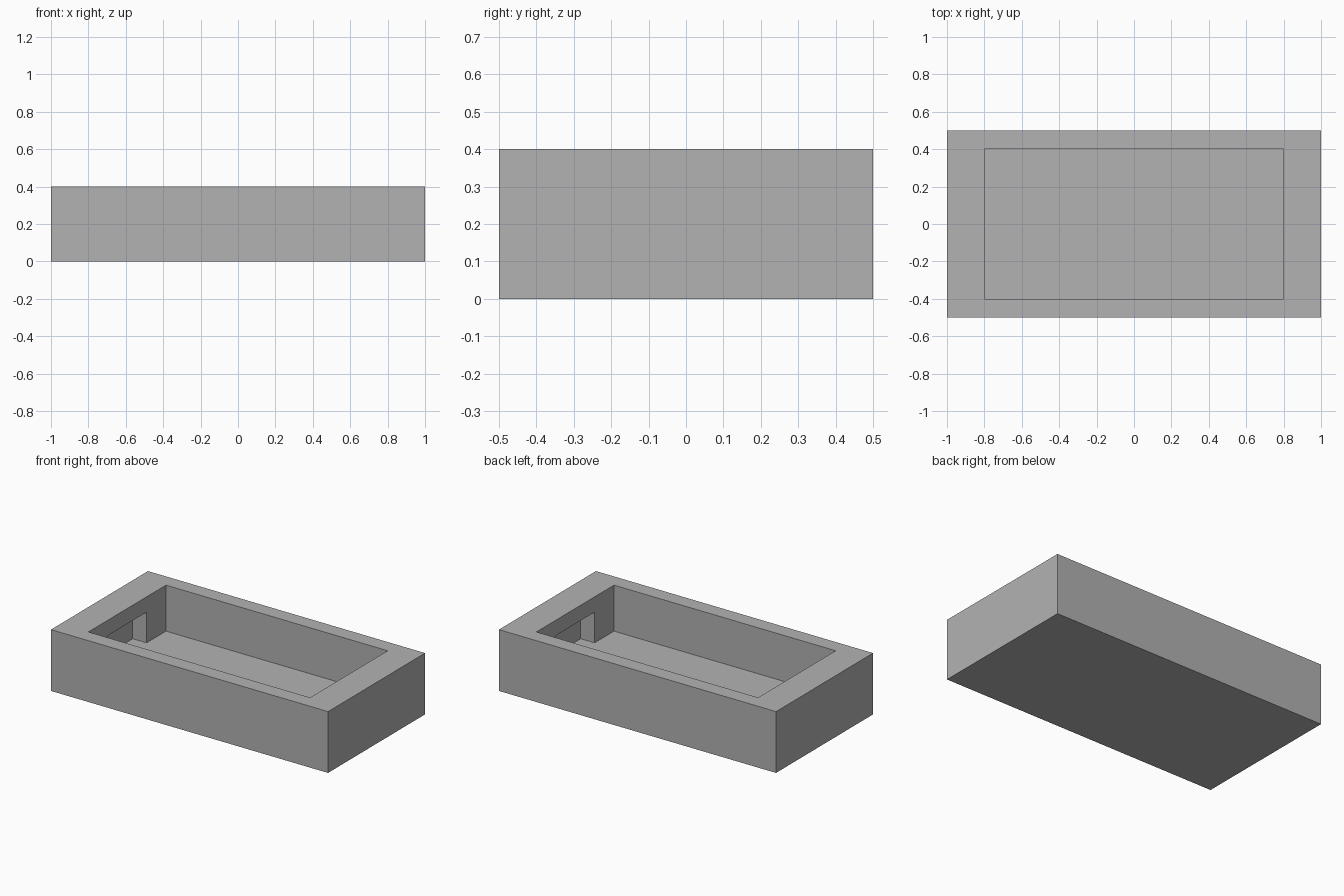
import bpy
import bmesh
from math import copysign
from mathutils import Matrix

cube = bpy.data.objects.get("Cube")
if cube:
    bpy.data.objects.remove(cube, do_unlink=True)

# Overall sizes
HALF_X, HALF_Y, HEIGHT = 1.0, 0.5, 0.4
INNER_X, INNER_Y, FLOOR = 0.8, 0.4, 0.1
NICHE_X, NICHE_Y, NICHE_TOP = 0.9, 0.2, 0.3

# Single grey material
grey = bpy.data.materials.new("plain_grey")
grey.use_nodes = True
colour = (0.448, 0.448, 0.448, 1.0)
grey.diffuse_color = colour
grey.node_tree.nodes["Principled BSDF"].inputs["Base Color"].default_value = colour

bm = bmesh.new()


def pick(test):
    """Return the first face whose centre passes the test."""
    bm.faces.ensure_lookup_table()
    bm.normal_update()
    return next(f for f in bm.faces if test(f.calc_center_median(), f.normal))


def inset(face):
    bmesh.ops.inset_individual(bm, faces=[face], thickness=0.02)
    return face


def split(face, point, normal):
    geom = [face] + list(face.edges) + list(face.verts)
    bmesh.ops.bisect_plane(bm, geom=geom, plane_co=point, plane_no=normal)


# Outer block
size = Matrix.Diagonal((2 * HALF_X, 2 * HALF_Y, HEIGHT, 1))
bmesh.ops.create_cube(bm, size=1, matrix=Matrix.Translation((0, 0, HEIGHT / 2)) @ size)

# Rim, then the basin sunk inside it
basin = inset(pick(lambda c, n: n.z > 0.9))
for v in basin.verts:
    v.co.x, v.co.y = copysign(INNER_X, v.co.x), copysign(INNER_Y, v.co.y)
basin = inset(basin)
for v in basin.verts:
    v.co = (copysign(INNER_X, v.co.x), copysign(INNER_Y, v.co.y), FLOOR)

# A niche in each inner end wall, level with the basin floor
for side in (-1, 1):
    def on_wall(c, n):
        return abs(c.x - side * INNER_X) < 0.01 and abs(n.x) > 0.9

    for y in (-NICHE_Y, NICHE_Y):
        wall = pick(lambda c, n: on_wall(c, n) and abs(c.y) < 0.15)
        split(wall, (0, y, 0), (0, 1, 0))
    wall = pick(lambda c, n: on_wall(c, n) and abs(c.y) < 0.05)
    split(wall, (0, 0, NICHE_TOP), (0, 0, 1))
    niche = inset(pick(lambda c, n: on_wall(c, n) and abs(c.y) < 0.05 and c.z < 0.25))
    middle = (FLOOR + NICHE_TOP) / 2
    for v in niche.verts:
        v.co = (side * NICHE_X, copysign(NICHE_Y, v.co.y),
                NICHE_TOP if v.co.z > middle else FLOOR)

bmesh.ops.recalc_face_normals(bm, faces=bm.faces[:])
mesh = bpy.data.meshes.new("basin_block")
bm.to_mesh(mesh)
bm.free()
mesh.materials.append(grey)
block = bpy.data.objects.new("basin_block", mesh)
bpy.context.collection.objects.link(block)
